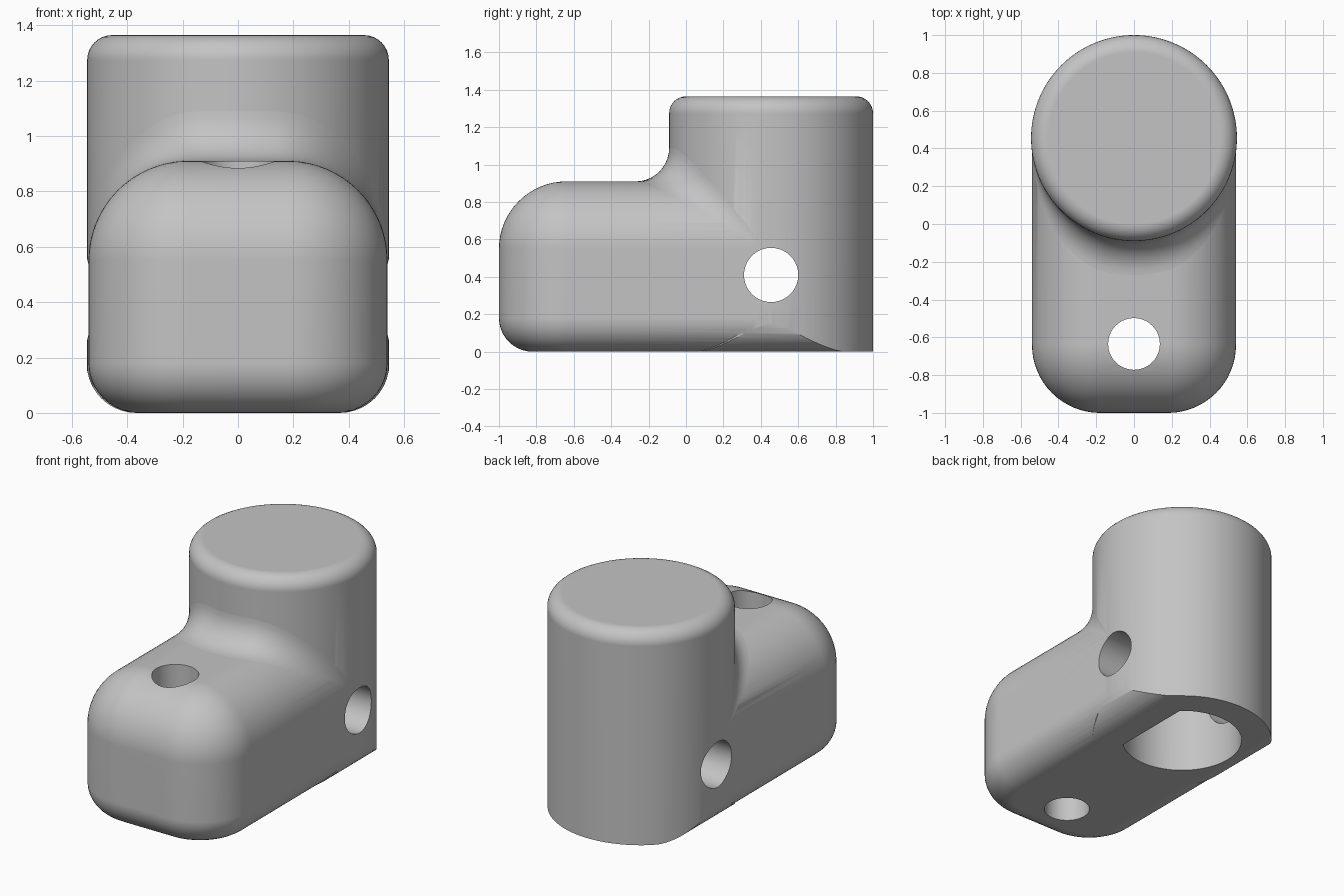
import bpy, bmesh
from math import sin, cos, pi, radians, sqrt
from mathutils import Vector

if "Cube" in bpy.data.objects:
    bpy.data.objects.remove(bpy.data.objects["Cube"])

POST_R, POST_Y, POST_H = 0.545, 0.455, 1.365   # upright post
TOE_W, TOE_H, ROUND = 0.54, 0.91, 0.36         # forward block
CORE = TOE_W - ROUND                           # half width of its flat top
SMALL = 0.18                                   # lower edge and fillet radius

grey = bpy.data.materials.new("plain_grey")
grey.use_nodes = True
grey.diffuse_color = (0.55, 0.55, 0.55, 1)
grey.node_tree.nodes["Principled BSDF"].inputs["Base Color"].default_value = grey.diffuse_color


def loft(name, rings):
    """Closed solid through a list of equal-length point rings."""
    bm = bmesh.new()
    rows = [[bm.verts.new(p) for p in ring] for ring in rings]
    n = len(rows[0])
    for a, b in zip(rows, rows[1:]):
        for i in range(n):
            j = (i + 1) % n
            bm.faces.new((a[i], a[j], b[j], b[i]))
    bm.faces.new(rows[0][::-1])
    bm.faces.new(rows[-1])
    bmesh.ops.remove_doubles(bm, verts=bm.verts, dist=1e-5)
    bmesh.ops.recalc_face_normals(bm, faces=bm.faces)
    mesh = bpy.data.meshes.new(name)
    bm.to_mesh(mesh)
    bm.free()
    mesh.materials.append(grey)
    obj = bpy.data.objects.new(name, mesh)
    bpy.context.collection.objects.link(obj)
    return obj


def arc(start, end, steps):
    return [radians(start + (end - start) * i / steps) for i in range(steps + 1)]


def activate(obj):
    bpy.ops.object.select_all(action='DESELECT')
    obj.select_set(True)
    bpy.context.view_layer.objects.active = obj


def combine(obj, other, operation):
    """Boolean the other solid into obj and discard it."""
    mod = obj.modifiers.new(operation.lower(), 'BOOLEAN')
    mod.operation, mod.object, mod.solver = operation, other, 'EXACT'
    activate(obj)
    bpy.ops.object.modifier_apply(modifier=mod.name)
    bpy.data.objects.remove(other)


def finish(obj):
    activate(obj)
    bpy.ops.object.shade_smooth_by_angle(angle=radians(30))
    mod = obj.modifiers.new("even_shading", 'WEIGHTED_NORMAL')
    mod.keep_sharp = True


# Upright post with a rounded top rim
rim = 0.09
profile = [(POST_R, 0)] + [(POST_R - rim + rim * cos(t), POST_H - rim + rim * sin(t))
                           for t in arc(0, 90, 8)]
turn = [2 * pi * i / 128 for i in range(128)]
body = loft("body", [[(r * cos(t), POST_Y + r * sin(t), z) for t in turn]
                     for r, z in profile])

# Round the post's lower sides to match the block
half = POST_R + 0.002
lower = [(half - SMALL + SMALL * sin(t), SMALL - SMALL * cos(t)) for t in arc(0, 90, 10)]
section = lower + [(half, 2), (-half, 2)] + [(-x, z) for x, z in reversed(lower)]
trim = loft("trim", [[(x, y, z) for x, z in section] for y in (-0.5, 1.5)])
combine(body, trim, 'INTERSECT')

# Forward block: stacked outlines inset at the rounded bottom and top
levels = [(SMALL - SMALL * sin(t), SMALL - SMALL * cos(t)) for t in arc(0, 90, 10)]
levels += [(ROUND - ROUND * cos(t), TOE_H - ROUND + ROUND * sin(t)) for t in arc(0, 90, 16)]


def outline(inset, z):
    r = ROUND - inset
    front = -1 + ROUND
    pts = [(-CORE - r, POST_Y, z)]
    pts += [(-CORE + r * cos(t), front + r * sin(t), z) for t in arc(180, 270, 16)]
    pts += [(CORE + r * cos(t), front + r * sin(t), z) for t in arc(270, 360, 16)]
    return pts + [(CORE + r, POST_Y, z)]


combine(body, loft("block", [outline(d, z) for d, z in levels]), 'UNION')

# D-shaped socket in the underside of the post
socket = [(0.362 * cos(t), POST_Y + 0.362 * sin(t)) for t in arc(48, 312, 64)]
combine(body, loft("socket", [[(x, y, z) for x, y in socket] for z in (-0.1, TOE_H)]),
        'DIFFERENCE')

# Vertical hole through the block, cross hole through the post
circle = [2 * pi * i / 40 for i in range(40)]
combine(body, loft("block_hole", [[(0.137 * cos(t), -0.635 + 0.137 * sin(t), z)
                                   for t in circle] for z in (-0.1, 1.2)]), 'DIFFERENCE')
combine(body, loft("cross_hole", [[(x, POST_Y + 0.145 * cos(t), 0.41 + 0.145 * sin(t))
                                   for t in circle] for x in (-1, 1)]), 'DIFFERENCE')
finish(body)


# Rolling-ball fillet where the post rises from the block
def fillet_ring(angle):
    reach = POST_R + SMALL
    x = reach * sin(angle)
    side = max(-CORE, min(CORE, x))
    axis_z = TOE_H - ROUND
    z = axis_z + sqrt((ROUND + SMALL) ** 2 - (x - side) ** 2)
    centre = Vector((x, POST_Y - reach * cos(angle), z))
    to_post = Vector((-sin(angle), cos(angle), 0))
    to_block = Vector((side - x, 0, axis_z - z)).normalized()
    ring = [centre + SMALL * to_post.slerp(to_block, i / 10) for i in range(11)]
    middle = (to_post + to_block).normalized()
    ring.append(centre + middle * SMALL * (1 / middle.dot(to_post) + 0.05))
    return ring


finish(loft("fillet", [fillet_ring(a) for a in arc(-82, 82, 64)]))
